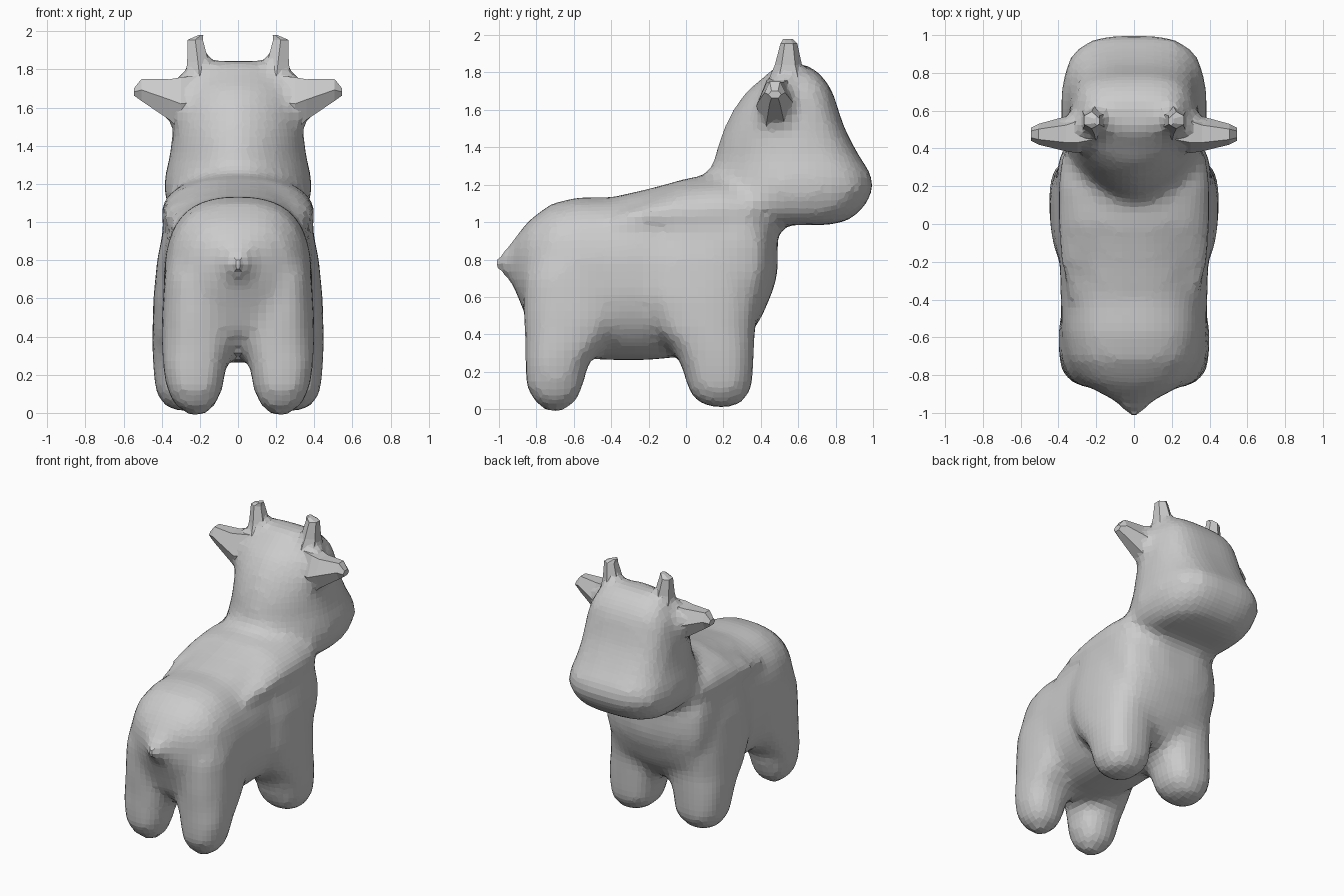
import bpy, bmesh, math


def loft(bm, rows, axis='z', n_lo=2.4, n_hi=2.4, sides=24, side=1):
    """Skin superellipse rings; a row is (position, lo, hi, x_lo, x_hi)."""
    rings = []
    for t, lo, hi, x0, x1 in rows:
        ring = []
        for i in range(sides):
            a = 2 * math.pi * (i + 0.5) / sides
            c, s = math.cos(a), math.sin(a)
            e = 2 / (n_hi if s > 0 else n_lo)
            u = (x0 + x1) / 2 + (x1 - x0) / 2 * math.copysign(abs(c) ** e, c)
            v = (lo + hi) / 2 + (hi - lo) / 2 * math.copysign(abs(s) ** e, s)
            co = {'y': (side * u, t, v), 'z': (side * u, v, t), 'x': (side * t, v, u)}[axis]
            ring.append(bm.verts.new(co))
        rings.append(ring)
    for r0, r1 in zip(rings, rings[1:]):
        for i in range(sides):
            j = (i + 1) % sides
            bm.faces.new((r0[i], r0[j], r1[j], r1[i]))
    bm.faces.new(rings[0])
    bm.faces.new(rings[-1])


def finish(bm, name):
    bmesh.ops.recalc_face_normals(bm, faces=bm.faces[:])
    me = bpy.data.meshes.new(name)
    bm.to_mesh(me)
    bm.free()
    ob = bpy.data.objects.new(name, me)
    bpy.context.collection.objects.link(ob)
    return ob


def sym(rows):
    return [(t, lo, hi, -h, h) for t, lo, hi, h in rows]


def horn(bm, s):
    """Faceted peg with a flared foot."""
    loft(bm, [(1.68, .42, .67, .10, .30), (1.77, .445, .65, .12, .285),
              (1.84, .475, .62, .145, .275), (1.955, .505, .595, .178, .27),
              (1.98, .52, .57, .18, .21)], n_lo=2, n_hi=2, sides=6, side=s)


def ear(bm, s):
    """Faceted cone pointing sideways."""
    loft(bm, [(.12, .42, .60, 1.48, 1.80), (.30, .375, .60, 1.46, 1.78),
              (.36, .385, .57, 1.52, 1.765), (.505, .42, .53, 1.625, 1.76),
              (.545, .44, .51, 1.66, 1.705)], axis='x', n_lo=2, n_hi=2,
         sides=6, side=s)


# body: torso with pointed tail, head and legs blended into one skin
bm = bmesh.new()
loft(bm, sym([
    (-1.035, .765, .79, .02), (-.94, .69, .88, .09), (-.89, .58, .95, .19),
    (-.83, .42, 1.02, .29), (-.72, .32, 1.10, .36), (-.58, .27, 1.135, .385),
    (-.4, .26, 1.135, .39), (-.2, .26, 1.18, .395), (0, .28, 1.235, .40),
    (.15, .30, 1.26, .41), (.3, .34, 1.26, .41), (.4, .48, 1.15, .38),
    (.46, .62, 1.03, .27), (.49, .72, .97, .14)]), axis='y', n_hi=2.6)

# shoulder mantle with a lip along each flank
loft(bm, sym([
    (-.37, 1.0, 1.04, .375), (-.2, .90, 1.15, .395), (0, .82, 1.235, .408),
    (.2, .81, 1.26, .41), (.38, .88, 1.22, .385)]), axis='y', n_lo=1.1, n_hi=2.1)

# head and neck
loft(bm, sym([
    (.985, .35, .78, .24), (1.015, .18, .88, .32), (1.08, .08, .955, .37),
    (1.18, .09, 1.005, .39), (1.26, .12, .99, .38), (1.34, .15, .935, .36),
    (1.42, .17, .89, .35), (1.5, .20, .85, .345), (1.6, .25, .815, .335),
    (1.7, .32, .785, .31), (1.78, .42, .73, .265), (1.845, .49, .65, .18)]),
    n_lo=1.75, n_hi=3.2)

for s in (1, -1):
    # rear leg
    loft(bm, [(-.015, -.74, -.66, .18, .26), (.05, -.82, -.58, .11, .34),
              (.13, -.855, -.55, .08, .375), (.25, -.86, -.52, .06, .395),
              (.35, -.86, -.43, .03, .40), (.5, -.87, -.33, .02, .40),
              (.7, -.87, -.3, .02, .39), (.88, -.8, -.35, .02, .36)],
         n_lo=2.5, n_hi=2.5, side=s)
    # front leg
    loft(bm, [(.01, .12, .26, .22, .34), (.06, .035, .325, .13, .41),
              (.13, .005, .355, .09, .435), (.22, -.02, .36, .075, .445),
              (.32, -.07, .365, .05, .45), (.42, -.17, .37, .03, .45),
              (.6, -.28, .40, .02, .445), (.8, -.32, .43, .02, .425),
              (1.0, -.25, .42, .02, .385)], n_lo=2.5, n_hi=2.5, side=s)
    # roots that melt the horns and ears into the head
    horn(bm, s)
    ear(bm, s)
body = finish(bm, "body")
rm = body.modifiers.new("blend", 'REMESH')
rm.mode = 'VOXEL'
rm.voxel_size = 0.042
sm = body.modifiers.new("soften", 'SMOOTH')
sm.factor = 0.5
sm.iterations = 4

# crisp horns and ears over the softened roots
for s, label in ((1, "right"), (-1, "left")):
    for build, part in ((horn, "horn"), (ear, "ear")):
        bm = bmesh.new()
        build(bm, s)
        finish(bm, f"{label}_{part}")
